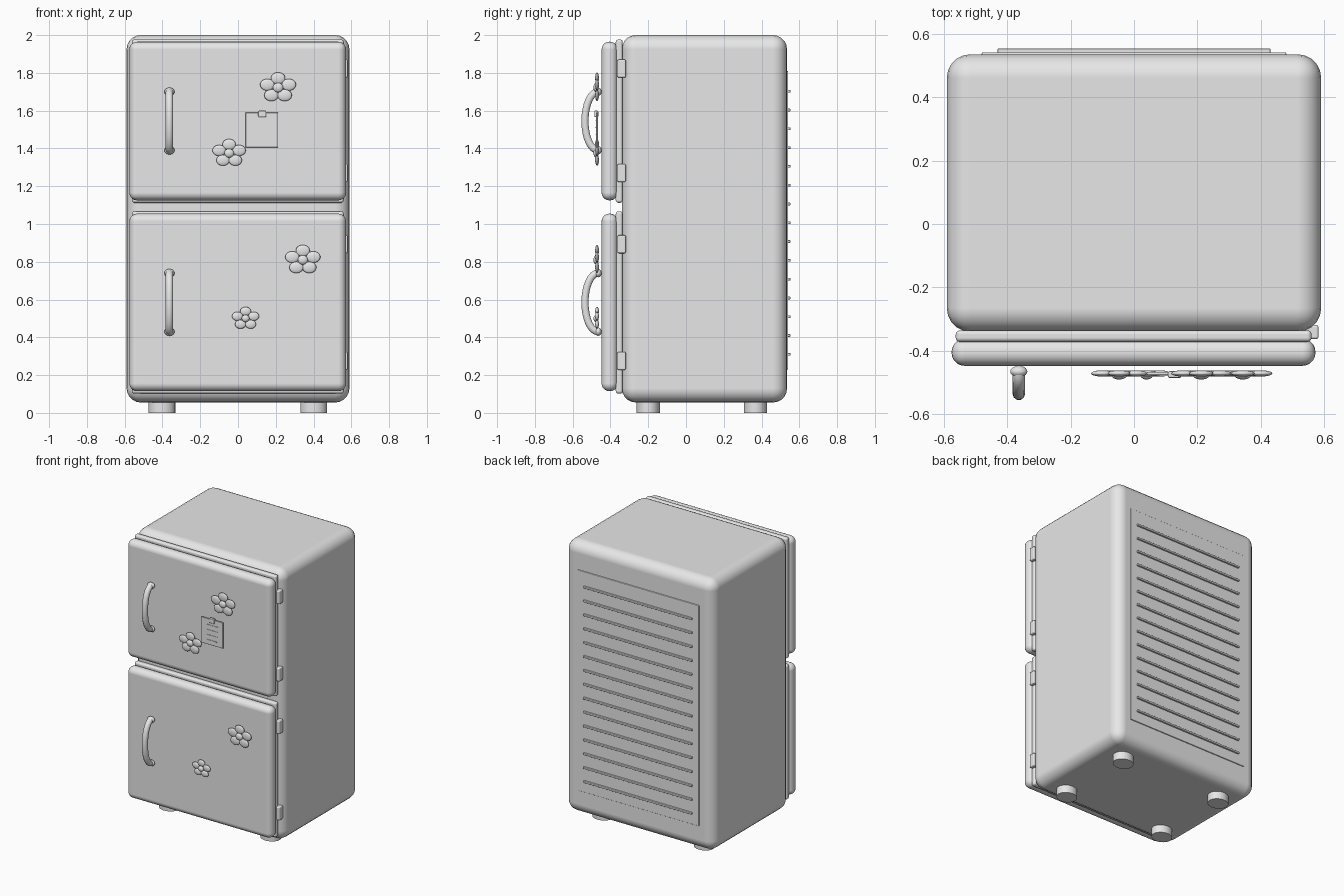
import bpy
from math import sin, cos, pi, radians

cube = bpy.data.objects.get("Cube")
if cube:
    bpy.data.objects.remove(cube, do_unlink=True)

# One flat colour for the whole model
grey = bpy.data.materials.new("plain_grey")
grey.use_nodes = True
grey.diffuse_color = (0.8, 0.8, 0.8, 1)
for node in grey.node_tree.nodes:
    if node.type == 'BSDF_PRINCIPLED':
        node.inputs["Base Color"].default_value = (0.8, 0.8, 0.8, 1)


def finish(name):
    obj = bpy.context.object
    obj.name = name
    obj.data.materials.append(grey)
    return obj


def box(name, x, y, z, bevel=0, segments=4):
    """Box from its (min, max) on each axis, with optional rounded edges."""
    spans = (x, y, z)
    bpy.ops.mesh.primitive_cube_add(size=1, location=[(a + b) / 2 for a, b in spans])
    obj = finish(name)
    obj.scale = [b - a for a, b in spans]
    bpy.ops.object.transform_apply(location=False, rotation=False, scale=True)
    if bevel:
        mod = obj.modifiers.new("rounded_edges", 'BEVEL')
        mod.width = bevel
        mod.segments = segments
        mod.harden_normals = True
        bpy.ops.object.shade_smooth()
    return obj


def ball(name, location, radii, segments=20, rings=12):
    bpy.ops.mesh.primitive_uv_sphere_add(segments=segments, ring_count=rings,
                                         radius=1, location=location)
    obj = finish(name)
    obj.scale = radii
    bpy.ops.object.transform_apply(location=False, rotation=False, scale=True)
    bpy.ops.object.shade_smooth()
    return obj


def handle(name, x, z):
    """Bowed tube with a flattened ball at each end."""
    curve = bpy.data.curves.new(name, 'CURVE')
    curve.dimensions = '3D'
    curve.bevel_depth = 0.02
    curve.bevel_resolution = 3
    curve.use_fill_caps = True
    spline = curve.splines.new('POLY')
    steps = 16
    spline.points.add(steps)
    for i, point in enumerate(spline.points):
        a = pi * i / steps
        point.co = (x, -0.465 - 0.07 * sin(a), z + 0.155 * cos(a), 1)
    obj = bpy.data.objects.new(name, curve)
    bpy.context.collection.objects.link(obj)
    bpy.ops.object.select_all(action='DESELECT')
    obj.select_set(True)
    bpy.context.view_layer.objects.active = obj
    bpy.ops.object.convert(target='MESH')
    finish(name)
    bpy.ops.object.shade_smooth_by_angle(angle=radians(50))
    for side, dz in (("top", 0.155), ("bottom", -0.155)):
        ball(f"{name}_{side}_mount", (x, -0.465, z + dz), (0.027, 0.018, 0.022))


def flower(name, x, z, s):
    """Five flattened petals around a small domed centre."""
    for i in range(5):
        a = pi / 2 + i * 2 * pi / 5
        ball(f"{name}_petal_{i + 1}",
             (x + 0.06 * s * cos(a), -0.471, z + 0.05 * s * sin(a)),
             (0.038 * s, 0.01, 0.031 * s))
    ball(f"{name}_centre", (x, -0.476, z), (0.027 * s, 0.014, 0.025 * s))


# Cabinet
box("cabinet", (-0.59, 0.59), (-0.34, 0.535), (0.055, 2.0), 0.075, 5)

# Doors with gaskets, hinges and handles
for name, low, high, grip, hinges in (
        ("lower", 0.115, 1.055, 0.585, (0.275, 0.893)),
        ("upper", 1.125, 1.965, 1.545, (1.27, 1.823))):
    box(f"{name}_door", (-0.575, 0.572), (-0.447, -0.362), (low, high), 0.041, 5)
    box(f"{name}_gasket", (-0.562, 0.56), (-0.372, -0.335),
        (low - 0.013, high + 0.012), 0.014, 3)
    for i, z in enumerate(hinges):
        box(f"{name}_hinge_{i + 1}", (0.535, 0.582), (-0.363, -0.318),
            (z - 0.048, z + 0.048), 0.008, 2)
    handle(f"{name}_handle", -0.363, grip)

# Flower magnets
flower("top_right_flower", 0.212, 1.722, 1.0)
flower("note_flower", -0.047, 1.375, 0.93)
flower("lower_large_flower", 0.343, 0.81, 0.98)
flower("lower_small_flower", 0.04, 0.5, 0.76)

# Note with clip and ruled lines
box("note", (0.04, 0.213), (-0.476, -0.466), (1.405, 1.59), 0.003, 2)
box("note_clip", (0.107, 0.149), (-0.485, -0.464), (1.566, 1.6), 0.005, 2)
for i, half in enumerate((0.048, 0.042, 0.045, 0.04)):
    z = 1.547 - i * 0.036
    box(f"note_line_{i + 1}", (0.127 - half, 0.127 + half),
        (-0.479, -0.475), (z - 0.002, z + 0.002))

# Back panel with louvre bars
box("back_panel", (-0.48, 0.48), (0.52, 0.541), (0.23, 1.81), 0.004, 2)
for i in range(15):
    z = 0.31 + i * 0.0995
    box(f"louvre_{i + 1}", (-0.43, 0.43), (0.538, 0.553), (z - 0.007, z + 0.007), 0.003, 2)

# Feet
for side, x in (("right", -0.403), ("left", 0.401)):
    for end, y in (("front", -0.2), ("back", 0.368)):
        bpy.ops.mesh.primitive_cylinder_add(vertices=24, radius=1, depth=0.08,
                                            location=(x, y, 0.04))
        foot = finish(f"{end}_{side}_foot")
        foot.scale = (0.071, 0.062, 1)
        bpy.ops.object.transform_apply(location=False, rotation=False, scale=True)
        bpy.ops.object.shade_smooth_by_angle(angle=radians(40))
